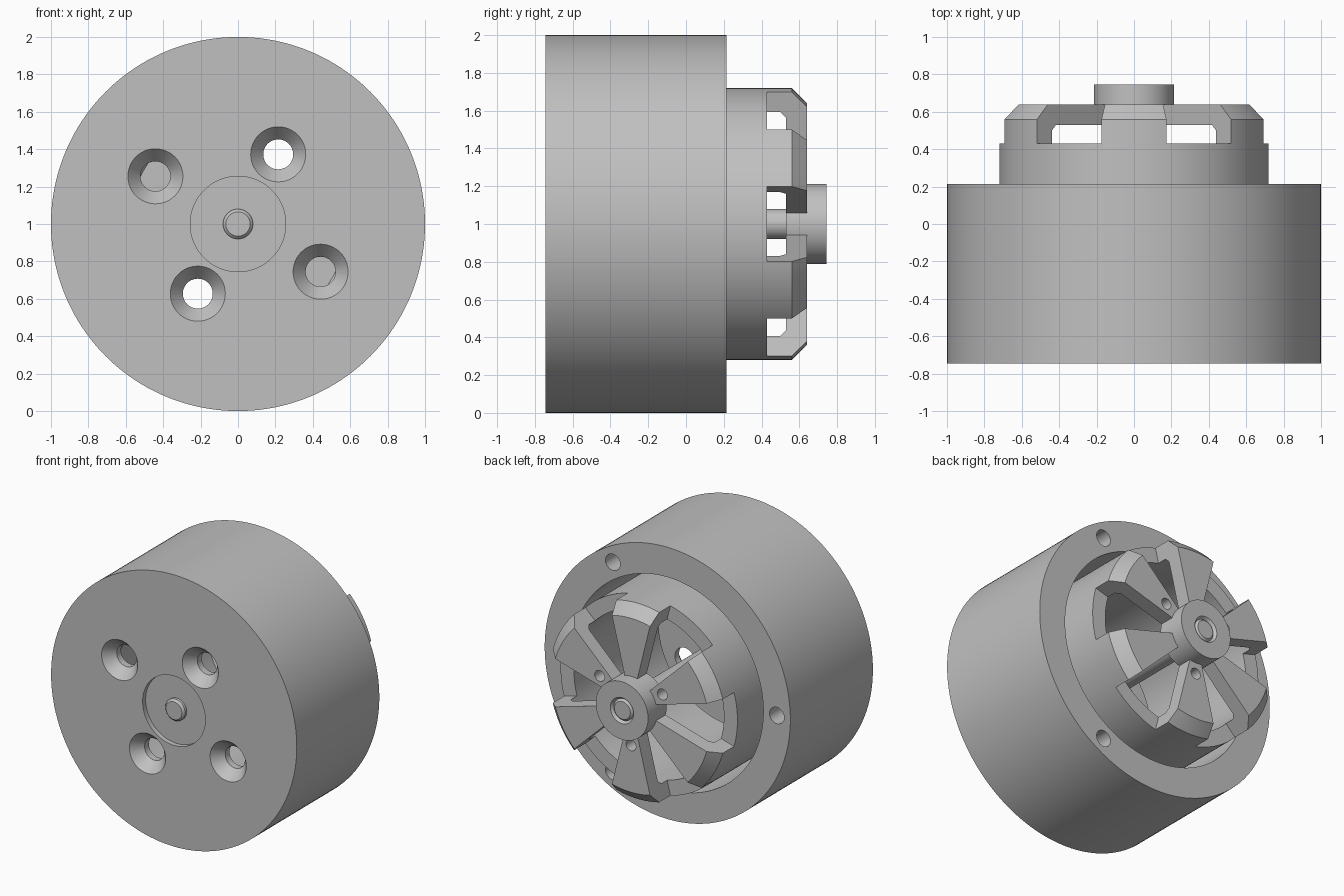
import bpy
import bmesh
from math import sin, cos, radians, pi

cube = bpy.data.objects.get("Cube")
if cube:
    bpy.data.objects.remove(cube, do_unlink=True)

grey = bpy.data.materials.new("metal_grey")
grey.use_nodes = True
COLOUR = (0.53, 0.53, 0.53, 1)
grey.diffuse_color = COLOUR
grey.node_tree.nodes["Principled BSDF"].inputs["Base Color"].default_value = COLOUR

CENTRE_Z = 1.0


def lathe(name, profile, start=0, sweep=360, steps=128, x=0, z=0):
    """Turn a closed (radius, y) profile around an axis parallel to y."""
    full = sweep == 360
    bm = bmesh.new()
    rings = []
    for i in range(steps if full else steps + 1):
        a = radians(start + sweep * i / steps)
        rings.append([bm.verts.new((x + r * cos(a), y, CENTRE_Z + z + r * sin(a)))
                      for r, y in profile])
    count = len(profile)
    for i in range(steps):
        a, b = rings[i], rings[(i + 1) % len(rings)]
        for j in range(count):
            k = (j + 1) % count
            if profile[j][0] == 0 and profile[k][0] == 0:
                continue
            bm.faces.new((a[j], a[k], b[k], b[j]))
    if not full:
        bm.faces.new(rings[0])
        bm.faces.new(rings[-1][::-1])
    bmesh.ops.remove_doubles(bm, verts=bm.verts, dist=1e-5)
    bmesh.ops.recalc_face_normals(bm, faces=bm.faces)
    mesh = bpy.data.meshes.new(name)
    bm.to_mesh(mesh)
    bm.free()
    mesh.materials.append(grey)
    obj = bpy.data.objects.new(name, mesh)
    bpy.context.collection.objects.link(obj)
    return obj


def drill(target, profile, radius, angle):
    """Cut a turned hole at a polar position on the target."""
    a = radians(angle)
    cutter = lathe("hole_cutter", profile, steps=48,
                   x=radius * cos(a), z=radius * sin(a))
    cutter.hide_render = True
    mod = target.modifiers.new("hole", 'BOOLEAN')
    mod.operation = 'DIFFERENCE'
    mod.solver = 'EXACT'
    mod.object = cutter
    bpy.context.view_layer.objects.active = target
    bpy.ops.object.modifier_apply(modifier=mod.name)
    bpy.data.objects.remove(cutter, do_unlink=True)


def straight(radius, y0, y1):
    return [(0, y0), (radius, y0), (radius, y1), (0, y1)]


parts = []

# Outer can with a recessed front centre and an open back
housing = lathe("housing", [
    (0, -0.71), (0.255, -0.71), (0.255, -0.745), (1, -0.745),
    (1, 0.215), (0.78, 0.215), (0.78, -0.615), (0, -0.615)], steps=160)
parts.append(housing)

# Countersunk mounting holes in the front plate
countersink = [(0, -0.765), (0.164, -0.765), (0.08, -0.665), (0.08, -0.55), (0, -0.55)]
for radius, angle in ((0.43, 60), (0.43, 240), (0.51, 150), (0.51, 330)):
    drill(housing, countersink, radius, angle)

# Blind screw holes in the back rim
for angle in (60, 180, 300):
    drill(housing, straight(0.06, -0.05, 0.3), 0.89, angle)

# Inner sleeve
parts.append(lathe("inner_sleeve", [
    (0.61, -0.55), (0.72, -0.55), (0.72, 0.43), (0.61, 0.43)], steps=180))

# Six wedge spokes that bend down onto the sleeve
spoke_profile = [(0.19, 0.53), (0.58, 0.53), (0.61, 0.50), (0.61, 0.43),
                 (0.72, 0.43), (0.72, 0.56), (0.64, 0.64), (0.19, 0.64)]
for i in range(6):
    middle = 30 + 60 * i
    spoke = lathe(f"spoke_{i + 1}", spoke_profile, start=middle - 14, sweep=28, steps=14)
    if i % 2 == 0:
        drill(spoke, straight(0.04, 0.4, 0.7), 0.295, middle)
    parts.append(spoke)

# Hub with a chamfered bore
parts.append(lathe("hub", [
    (0.08, 0.53), (0.213, 0.53), (0.213, 0.745), (0.095, 0.745), (0.08, 0.725)], steps=96))

# Central shaft with chamfered ends
parts.append(lathe("shaft", [
    (0, -0.745), (0.065, -0.745), (0.08, -0.73),
    (0.08, 0.725), (0.065, 0.74), (0, 0.74)], steps=64))

# Smooth the turned surfaces and keep the edges crisp
bpy.ops.object.select_all(action='DESELECT')
for obj in parts:
    obj.select_set(True)
bpy.context.view_layer.objects.active = housing
bpy.ops.object.shade_smooth_by_angle(angle=pi / 7)
